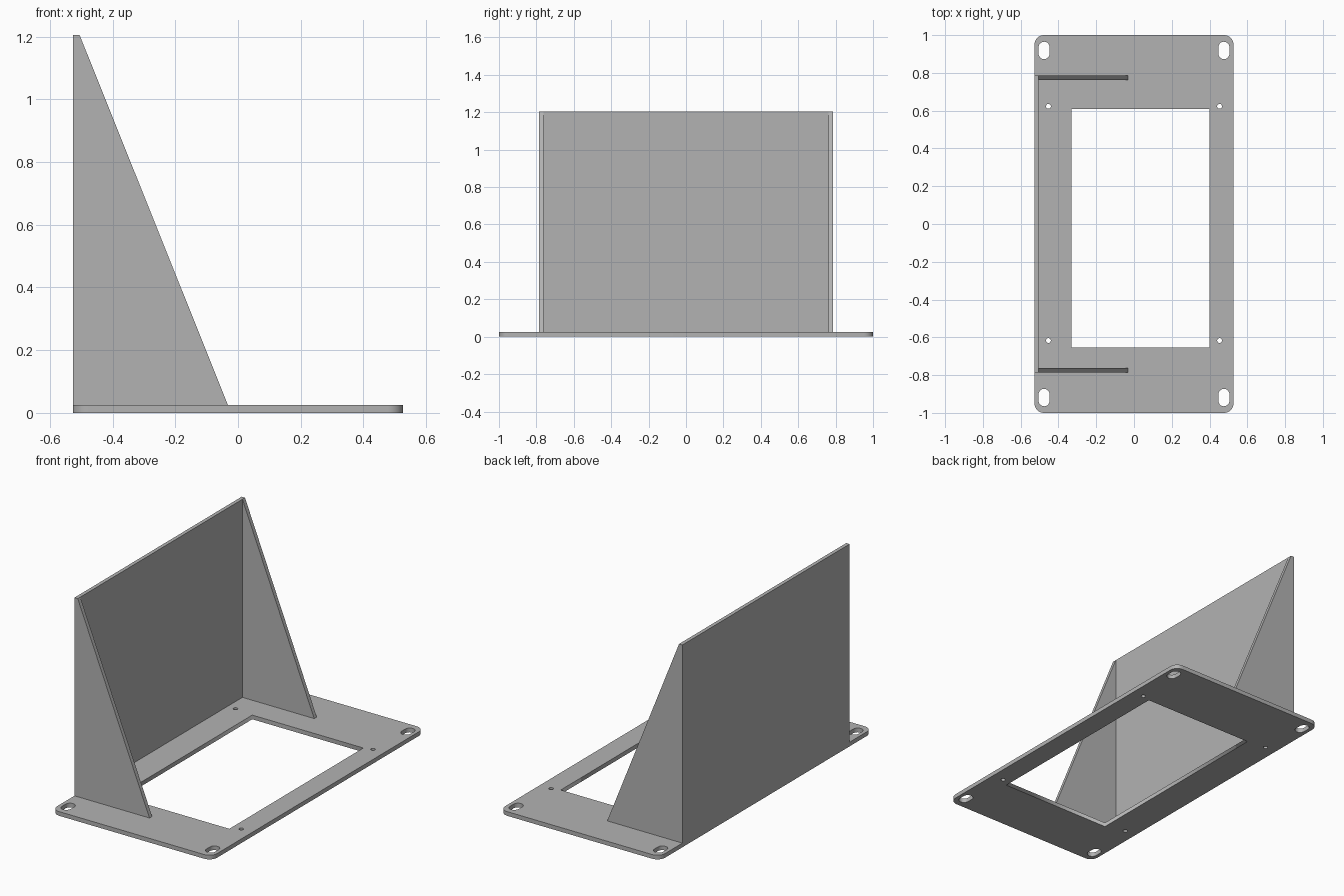
import bpy
from math import sin, cos, pi

cube = bpy.data.objects.get("Cube")
if cube:
    bpy.data.objects.remove(cube, do_unlink=True)

grey = bpy.data.materials.new("plain grey")
grey.use_nodes = True
grey.diffuse_color = (0.45, 0.45, 0.45, 1)
grey.node_tree.nodes["Principled BSDF"].inputs["Base Color"].default_value = (0.45, 0.45, 0.45, 1)

THICK = 0.025
HALF_X, HALF_Y = 0.527, 1.0
WALL_Y, HEIGHT = 0.787, 1.205


def rounded(cx, cy, hx, hy, r, steps=8):
    """Outline of a rounded rectangle, also used for slots and circles."""
    pts = []
    for i, (sx, sy) in enumerate([(1, 1), (-1, 1), (-1, -1), (1, -1)]):
        for k in range(steps + 1):
            a = (i + k / steps) * pi / 2
            p = (cx + sx * (hx - r) + r * cos(a), cy + sy * (hy - r) + r * sin(a))
            if not pts or max(abs(p[0] - pts[-1][0]), abs(p[1] - pts[-1][1])) > 1e-5:
                pts.append(p)
    if max(abs(pts[0][0] - pts[-1][0]), abs(pts[0][1] - pts[-1][1])) < 1e-5:
        pts.pop()
    return pts


def flat_plate(name, outlines, z):
    """Filled outlines with holes, thickened upward from z."""
    curve = bpy.data.curves.new(name, "CURVE")
    curve.dimensions = "2D"
    curve.fill_mode = "BOTH"
    curve.extrude = THICK / 2
    for pts in outlines:
        spline = curve.splines.new("POLY")
        spline.points.add(len(pts) - 1)
        for point, (x, y) in zip(spline.points, pts):
            point.co = (x, y, 0, 1)
        spline.use_cyclic_u = True
    temp = bpy.data.objects.new(name + " outline", curve)
    bpy.context.collection.objects.link(temp)
    bpy.context.view_layer.update()
    graph = bpy.context.evaluated_depsgraph_get()
    mesh = bpy.data.meshes.new_from_object(temp.evaluated_get(graph))
    bpy.data.objects.remove(temp, do_unlink=True)
    for v in mesh.vertices:
        v.co.z += z + THICK / 2
    return add_part(name, mesh)


def add_part(name, mesh):
    mesh.materials.clear()
    mesh.materials.append(grey)
    obj = bpy.data.objects.new(name, mesh)
    bpy.context.collection.objects.link(obj)
    return obj


def prism(name, profile, y0, y1):
    """Side profile in x and z, swept from y0 to y1."""
    n = len(profile)
    verts = [(x, y, z) for y in (y0, y1) for x, z in profile]
    faces = [list(range(n)), list(range(2 * n - 1, n - 1, -1))]
    faces += [[(i + 1) % n, i, n + i, n + (i + 1) % n] for i in range(n)]
    mesh = bpy.data.meshes.new(name)
    mesh.from_pydata(verts, [], faces)
    return add_part(name, mesh)


# Base plate: rounded outline, window, corner slots and small screw holes
window = [(-0.332, -0.653), (0.4, -0.653), (0.4, 0.608), (-0.332, 0.608)]
outlines = [rounded(0, 0, HALF_X, HALF_Y, 0.05), window]
for sx in (-1, 1):
    for sy in (-1, 1):
        outlines.append(rounded(sx * 0.476, sy * 0.919, 0.029, 0.046, 0.029))
        outlines.append(rounded(sx * 0.453, 0.003 + sy * 0.62, 0.013, 0.013, 0.013, 4))
flat_plate("base_plate", outlines, 0)

# Upright wall along the left edge of the plate
inner = -HALF_X + 0.022
prism("upright_wall", [(-HALF_X, THICK), (inner, THICK), (inner, HEIGHT), (-HALF_X, HEIGHT)],
      -WALL_Y, WALL_Y)

# Triangular side braces
brace = [(inner, THICK), (-0.032, THICK), (inner, HEIGHT)]
prism("front_brace", brace, -WALL_Y, -WALL_Y + 0.024)
prism("back_brace", brace, WALL_Y - 0.024, WALL_Y)
